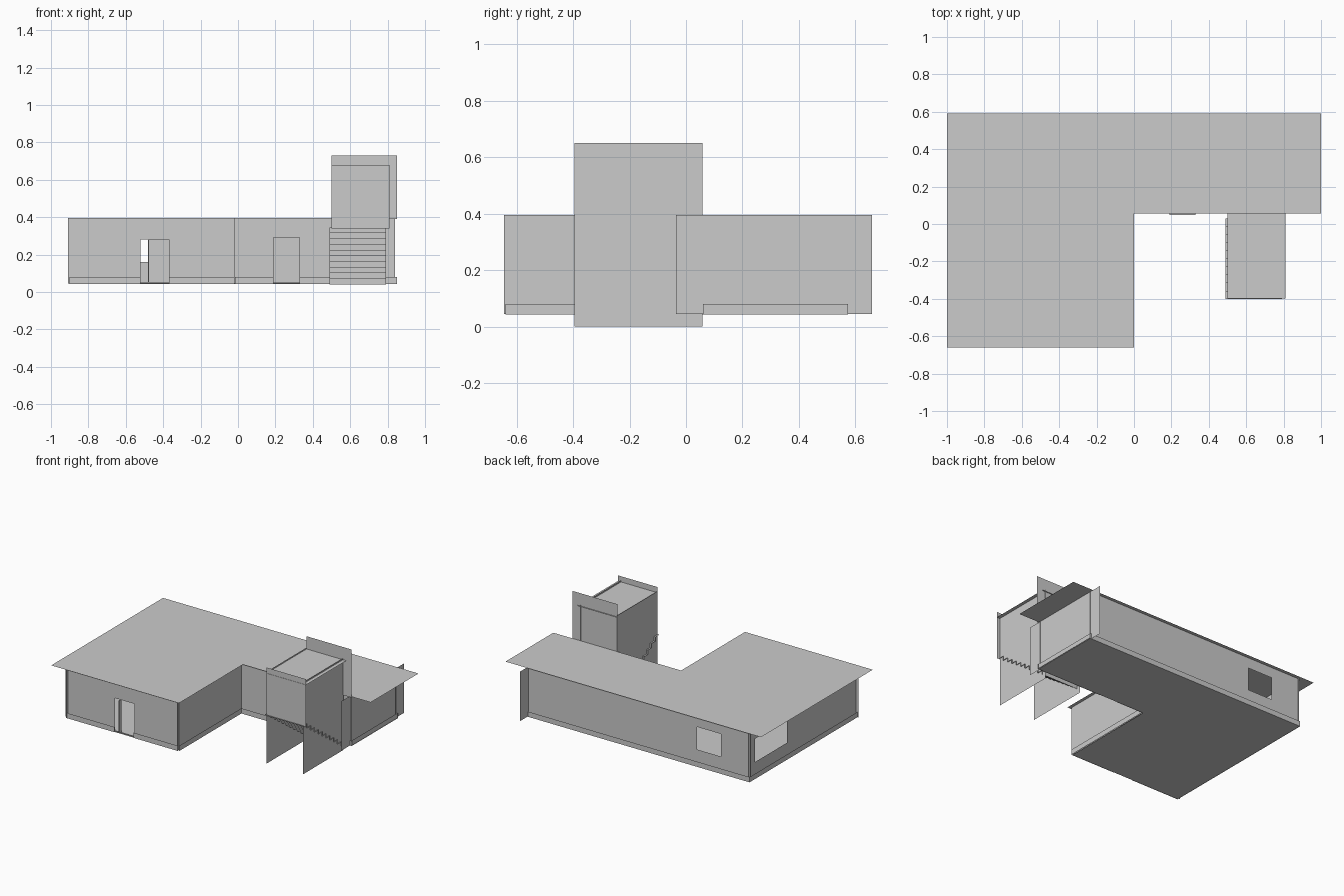
import bpy

if "Cube" in bpy.data.objects:
    bpy.data.objects.remove(bpy.data.objects["Cube"])

FLOOR, TOP = 0.045, 0.395


def sheet(name, verts, faces, thick=0.0):
    """Flat sheet mesh, optionally given a centred thickness."""
    mesh = bpy.data.meshes.new(name)
    mesh.from_pydata(verts, [], faces)
    mesh.update()
    obj = bpy.data.objects.new(name, mesh)
    bpy.context.collection.objects.link(obj)
    if thick:
        mod = obj.modifiers.new("thickness", 'SOLIDIFY')
        mod.thickness = thick
        mod.offset = 0
    return obj


def panel(name, axis, pos, u0, u1, z0, z1, hole=None, thick=0.0):
    """Upright panel at x or y = pos; hole = (u0, u1, z0, z1)."""
    us, zs = [u0, u1], [z0, z1]
    if hole:
        us = sorted(set(us + list(hole[:2])))
        zs = sorted(set(zs + list(hole[2:])))
    verts = [(pos, u, z) if axis == 'x' else (u, pos, z) for z in zs for u in us]
    n = len(us)
    faces = []
    for j in range(len(zs) - 1):
        for i in range(n - 1):
            if hole and us[i] == hole[0] and zs[j] == hole[2]:
                continue
            a = j * n + i
            faces.append((a, a + 1, a + n + 1, a + n))
    return sheet(name, verts, faces, thick)


def outline(name, points, z):
    """Level sheet from a plan outline."""
    return sheet(name, [(x, y, z) for x, y in points], [tuple(range(len(points)))])


# L-shaped roof and floor
outline("main_roof", [(-1, -0.66), (0, -0.66), (0, 0.055), (1, 0.055), (1, 0.59), (-1, 0.59)], TOP)
outline("floor", [(-0.9, -0.64), (-0.025, -0.64), (-0.025, 0.06), (0.85, 0.06),
                  (0.85, 0.575), (-0.9, 0.575)], FLOOR)

# Sheet walls that overrun at the corners: axis, position, start, end, opening
walls = {
    "front_wall": ('y', -0.63, -0.91, -0.02, (-0.52, -0.37, 0.05, 0.28)),
    "inner_side_wall": ('x', -0.023, -0.645, 0.07, None),
    "wing_front_wall": ('y', 0.07, -0.03, 0.84, (0.19, 0.33, 0.05, 0.29)),
    "right_wall": ('x', 0.836, -0.035, 0.66, None),
    "back_wall": ('y', 0.565, -0.90, 0.84, (-0.67, -0.48, 0.16, 0.32)),
    "left_wall": ('x', -0.89, -0.645, 0.575, (0.14, 0.50, 0.155, 0.32)),
}
for name, (axis, pos, a, b, hole) in walls.items():
    panel(name, axis, pos, a, b, FLOOR, TOP, hole)

# Skirting strips along the wall feet
for name, axis, pos, a, b in [
    ("front_skirting_left", 'y', -0.64, -0.9, -0.52),
    ("front_skirting_right", 'y', -0.64, -0.37, -0.02),
    ("inner_skirting", 'x', -0.015, -0.64, 0.06),
    ("wing_skirting_left", 'y', 0.06, -0.015, 0.19),
    ("wing_skirting_right", 'y', 0.06, 0.33, 0.85),
    ("right_skirting", 'x', 0.846, 0.06, 0.575),
    ("back_skirting", 'y', 0.575, -0.9, 0.85),
    ("left_skirting", 'x', -0.9, -0.64, 0.575),
]:
    panel(name, axis, pos, a, b, 0.043, 0.08)

# Door post in the front opening and a hood over the wing door
panel("front_door_post", 'y', -0.635, -0.482, -0.475, 0.05, 0.28, None, 0.02)
outline("wing_door_hood", [(0.19, 0.048), (0.33, 0.048), (0.33, 0.075), (0.19, 0.075)], 0.29)

# Stair tower: side panels reach the ground, front panel hangs above the stairs
panel("tower_left_panel", 'x', 0.50, -0.395, 0.058, 0.0, 0.65)
panel("tower_right_panel", 'x', 0.785, -0.395, 0.058, 0.0, 0.65)
panel("tower_front_panel", 'y', -0.395, 0.50, 0.81, 0.34, 0.68)
panel("tower_back_panel", 'y', 0.053, 0.50, 0.85, 0.39, 0.73)
outline("tower_roof", [(0.50, -0.397), (0.81, -0.397), (0.81, 0.06), (0.50, 0.06)], 0.64)

# Folded stair ribbon climbing toward the front
steps, y, z = 10, 0.03, 0.04
run, rise = 0.43 / steps, 0.305 / steps
profile = [(y, z)]
for _ in range(steps):
    z += rise
    profile.append((y, z))
    y -= run
    profile.append((y, z))
verts = [(x, py, pz) for py, pz in profile for x in (0.488, 0.79)]
faces = [(2 * i, 2 * i + 1, 2 * i + 3, 2 * i + 2) for i in range(len(profile) - 1)]
sheet("stairs", verts, faces)
